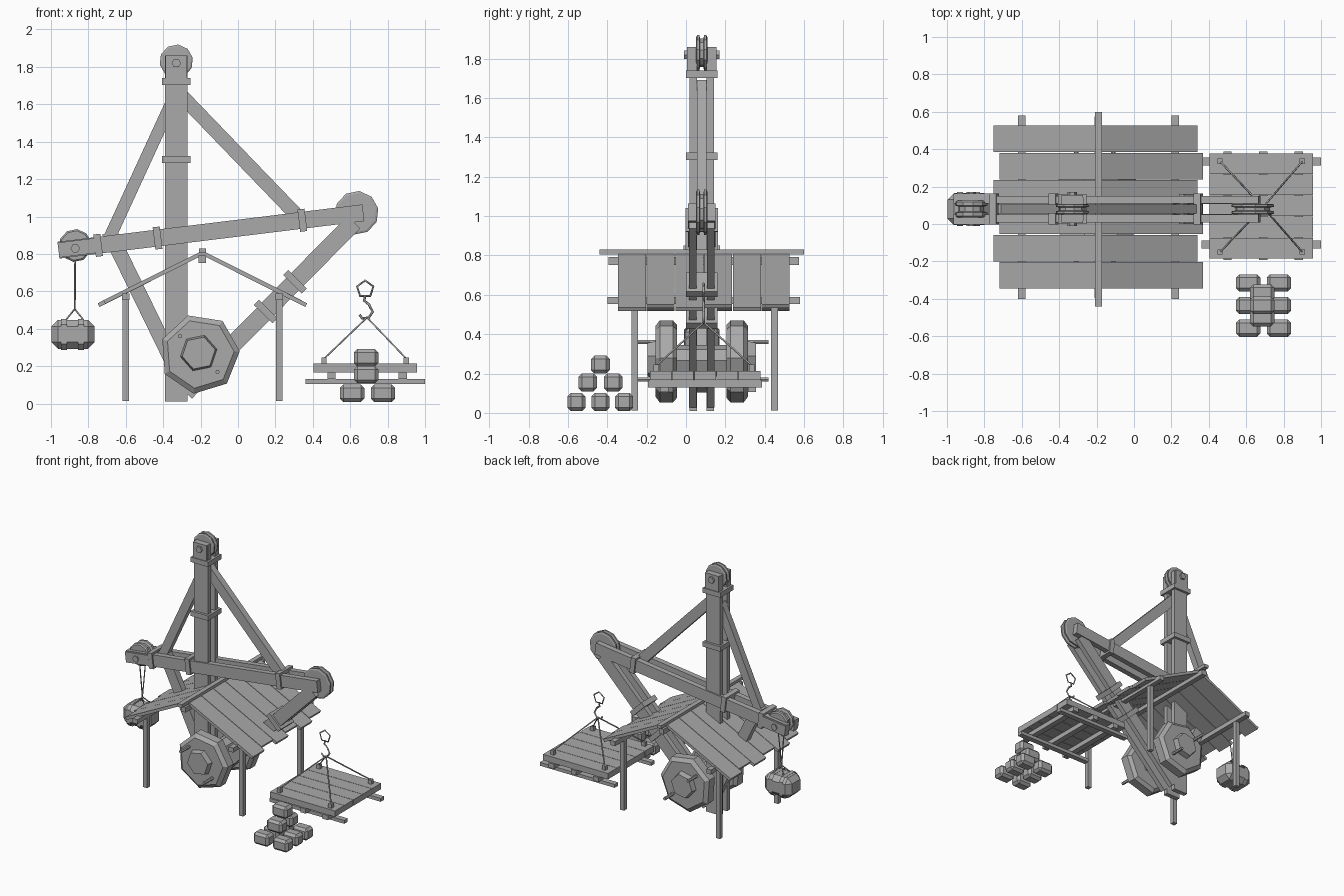
import bpy, bmesh, math
from mathutils import Vector, Matrix

cube = bpy.data.objects.get("Cube")
if cube:
    bpy.data.objects.remove(cube)

grey = bpy.data.materials.new("plain_grey")
grey.use_nodes = True
grey.diffuse_color = (0.4, 0.4, 0.4, 1)
grey.node_tree.nodes["Principled BSDF"].inputs["Base Color"].default_value = grey.diffuse_color
YC = 0.08  # centre plane of the crane


def finish(name, bm):
    bmesh.ops.recalc_face_normals(bm, faces=bm.faces)
    mesh = bpy.data.meshes.new(name)
    bm.to_mesh(mesh)
    bm.free()
    mesh.materials.append(grey)
    ob = bpy.data.objects.new(name, mesh)
    bpy.context.collection.objects.link(ob)
    return ob


def box(name, centre, size, tilt=0, bevel=0):
    """Box turned about y by tilt, optionally chamfered."""
    bm = bmesh.new()
    bmesh.ops.create_cube(bm, size=1)
    bmesh.ops.scale(bm, vec=size, verts=bm.verts)
    if bevel:
        bmesh.ops.bevel(bm, geom=bm.edges[:], offset=bevel, segments=1, affect='EDGES')
    bm.transform(Matrix.Translation(centre) @ Matrix.Rotation(-tilt, 4, 'Y'))
    return finish(name, bm)


def beam(name, a, b, width, y, depth):
    """Beam between two (x, z) points."""
    dx, dz = b[0] - a[0], b[1] - a[1]
    centre = ((a[0] + b[0]) / 2, y, (a[1] + b[1]) / 2)
    return box(name, centre, (math.hypot(dx, dz), depth, width), math.atan2(dz, dx))


def pair(name, a, b, width, offset, depth):
    for side, s in (("front", -1), ("back", 1)):
        beam(f"{name}_{side}", a, b, width, YC + s * offset, depth)


def bands(name, a, b, spots, width, depth):
    """Square straps wrapped round a beam, at fractions of its length."""
    a, b = Vector(a), Vector(b)
    step = (b - a).normalized() * 0.019
    for i, t in enumerate(spots):
        p = a.lerp(b, t)
        beam(f"{name}_band_{i}", p - step, p + step, width, YC, depth)


def disc(name, x, z, y0, y1, sections, sides, phase=0):
    """Lathe about y: sections are (fraction along, radius)."""
    bm = bmesh.new()
    rings = []
    for t, r in sections:
        y = y0 + (y1 - y0) * t
        rings.append([bm.verts.new((x + r * math.cos(phase + math.tau * i / sides), y,
                                    z + r * math.sin(phase + math.tau * i / sides)))
                      for i in range(sides)])
    for p, q in zip(rings, rings[1:]):
        for i in range(sides):
            j = (i + 1) % sides
            bm.faces.new((p[i], p[j], q[j], q[i]))
    bm.faces.new(rings[0])
    bm.faces.new(rings[-1])
    return finish(name, bm)


def rope(name, points, radius=0.005, closed=False):
    curve = bpy.data.curves.new(name, 'CURVE')
    curve.dimensions = '3D'
    curve.bevel_depth = radius
    curve.bevel_resolution = 0
    curve.use_fill_caps = True
    spline = curve.splines.new('POLY')
    spline.points.add(len(points) - 1)
    for p, co in zip(spline.points, points):
        p.co = (*co, 1)
    spline.use_cyclic_u = closed
    curve.materials.append(grey)
    ob = bpy.data.objects.new(name, curve)
    bpy.context.collection.objects.link(ob)


def pulley(name, x, z, r, half):
    groove = [(0, r * 0.9), (0.08, r), (0.28, r), (0.36, r * 0.8),
              (0.64, r * 0.8), (0.72, r), (0.92, r), (1, r * 0.9)]
    disc(name, x, z, YC - half, YC + half, groove, 10, 0.2)


# Mast: twin planks, cheek blocks, straps and top pulley
foot, head = (-0.33, 0.01), (-0.33, 1.86)
pair("mast", foot, head, 0.12, 0.043, 0.037)
pair("mast_cheek", (-0.33, 1.74), (-0.33, 1.86), 0.115, 0.052, 0.045)
bands("mast", foot, head, (0.70, 0.925), 0.15, 0.16)
pulley("mast_pulley", -0.33, 1.83, 0.09, 0.028)
disc("mast_axle", -0.33, 1.82, -0.01, 0.17, [(0, 0.025), (1, 0.025)], 6)

# Boom: sloping twin planks, straps and end pulleys
tail, tip = (-0.96, 0.82), (0.67, 1.02)
pair("boom", tail, tip, 0.09, 0.05, 0.042)
pair("boom_cheek", tail, (-0.76, 0.845), 0.08, 0.066, 0.034)
bands("boom", tail, tip, (0.13, 0.325, 0.8), 0.12, 0.165)
pulley("tail_pulley", -0.87, 0.845, 0.088, 0.045)
pulley("tip_pulley", 0.635, 1.02, 0.117, 0.028)
disc("tail_axle", -0.87, 0.83, -0.012, 0.172, [(0, 0.025), (1, 0.025)], 6)

# Struts and stays
low, high = (-0.28, 0.06), (0.62, 0.97)
pair("main_strut", low, high, 0.095, 0.045, 0.038)
bands("main_strut", low, high, (0.475, 0.65), 0.14, 0.16)
beam("left_stay", (-0.35, 1.62), (-0.69, 0.88), 0.065, YC, 0.05)
beam("right_stay", (-0.32, 1.665), (0.34, 0.98), 0.075, YC, 0.05)
beam("lower_strut", (-0.69, 0.92), (-0.3, 0.12), 0.08, YC, 0.05)

# Winch: two chamfered wheels, drum, hubs and crank pegs
for side, s in (("front", -1), ("back", 1)):
    y = [YC + s * d for d in (0.125, 0.235, 0.275, 0.34)]
    disc(f"winch_wheel_{side}", -0.205, 0.265, y[0], y[1],
         [(0, 0.19), (0.2, 0.215), (0.8, 0.215), (1, 0.185)], 7, 0.07)
    disc(f"winch_hub_{side}", -0.21, 0.27, y[1], y[2], [(0, 0.1), (1, 0.09)], 6, 0.2)
    for i, (x, z) in enumerate(((-0.31, 0.36), (-0.11, 0.17))):
        disc(f"crank_peg_{side}_{i}", x, z, y[1], y[3], [(0, 0.012), (1, 0.012)], 6)
disc("winch_drum", -0.205, 0.265, -0.05, 0.21, [(0, 0.08), (1, 0.08)], 8)

# Shelter: plank roof, ridge, purlins and posts
RX = -0.19
for s, label in ((-1, "right"), (1, "left")):
    for i in range(6):
        reach = 0.525 + 0.03 * ((i % 2) if s > 0 else 1 - i % 2)
        end = (RX + s * reach, 0.815 - reach * 0.52)
        beam(f"roof_plank_{label}_{i}", (RX, 0.805), end, 0.022, 0.455 - 0.146 * i, 0.142)
    px = RX + s * 0.41
    box(f"purlin_{label}", (px, YC + 0.01, 0.572), (0.04, 0.98, 0.035))
    for y in (-0.26, 0.45):
        box(f"post_{label}", (px, y, 0.285), (0.034, 0.034, 0.545))
box("ridge_beam", (RX, YC + 0.01, 0.772), (0.04, 0.97, 0.04))
box("ridge_cap", (RX, YC, 0.817), (0.036, 1.04, 0.025))

# Hanging platform: runners, cross beams, planks, corner blocks and ropes
PX, PY = 0.68, 0.097
for y in (0.335, -0.11):
    box("platform_runner", (PX, y, 0.118), (0.64, 0.042, 0.026))
for x in (0.5, 0.69, 0.88):
    box("platform_crossbeam", (x, PY, 0.148), (0.045, 0.58, 0.036))
for i in range(5):
    box(f"platform_plank_{i}", (PX, PY + 0.113 * (i - 2), 0.19), (0.555, 0.11, 0.046))
knot = (0.69, 0.09, 0.46)
for x in (0.46, 0.9):
    for y in (-0.15, 0.335):
        box("corner_block", (x, y, 0.228), (0.028, 0.028, 0.034))
        rope("platform_rope", [(x, y, 0.24), knot])

# Hook and ring
hook = [(0.65, 0.475), (0.665, 0.455), (0.7, 0.46), (0.72, 0.49), (0.7, 0.53), (0.675, 0.55), (0.68, 0.58)]
rope("hook", [(x, 0.09, z) for x, z in hook], 0.007)
rope("hook_ring", [(0.68 + 0.046 * math.sin(math.tau * i / 5), 0.09,
                    0.612 + 0.046 * math.cos(math.tau * i / 5)) for i in range(5)], 0.006, True)

# Counterweight: chamfered block with straps, slung from the tail pulley
box("counterweight", (-0.882, YC, 0.37), (0.232, 0.172, 0.155), 0, 0.036)
for x in (-0.93, -0.84):
    box("weight_strap", (x, YC, 0.37), (0.028, 0.182, 0.165), 0, 0.03)
for s in (-1, 1):
    rope("weight_rope", [(-0.87, YC + s * 0.04, 0.8), (-0.873, YC, 0.5)])
    rope("weight_sling", [(-0.873 + s * 0.045, YC - 0.04, 0.45), (-0.873, YC, 0.505),
                          (-0.873 + s * 0.045, YC + 0.04, 0.45)])

# Stacked stone blocks
for y in (-0.315, -0.435, -0.557):
    for x in (0.61, 0.775):
        box("stone", (x, y, 0.055), (0.13, 0.092, 0.092), 0, 0.018)
for y, z in ((-0.37, 0.155), (-0.5, 0.155), (-0.435, 0.245)):
    box("stone", (0.685, y, z), (0.13, 0.095, 0.092), 0, 0.018)
